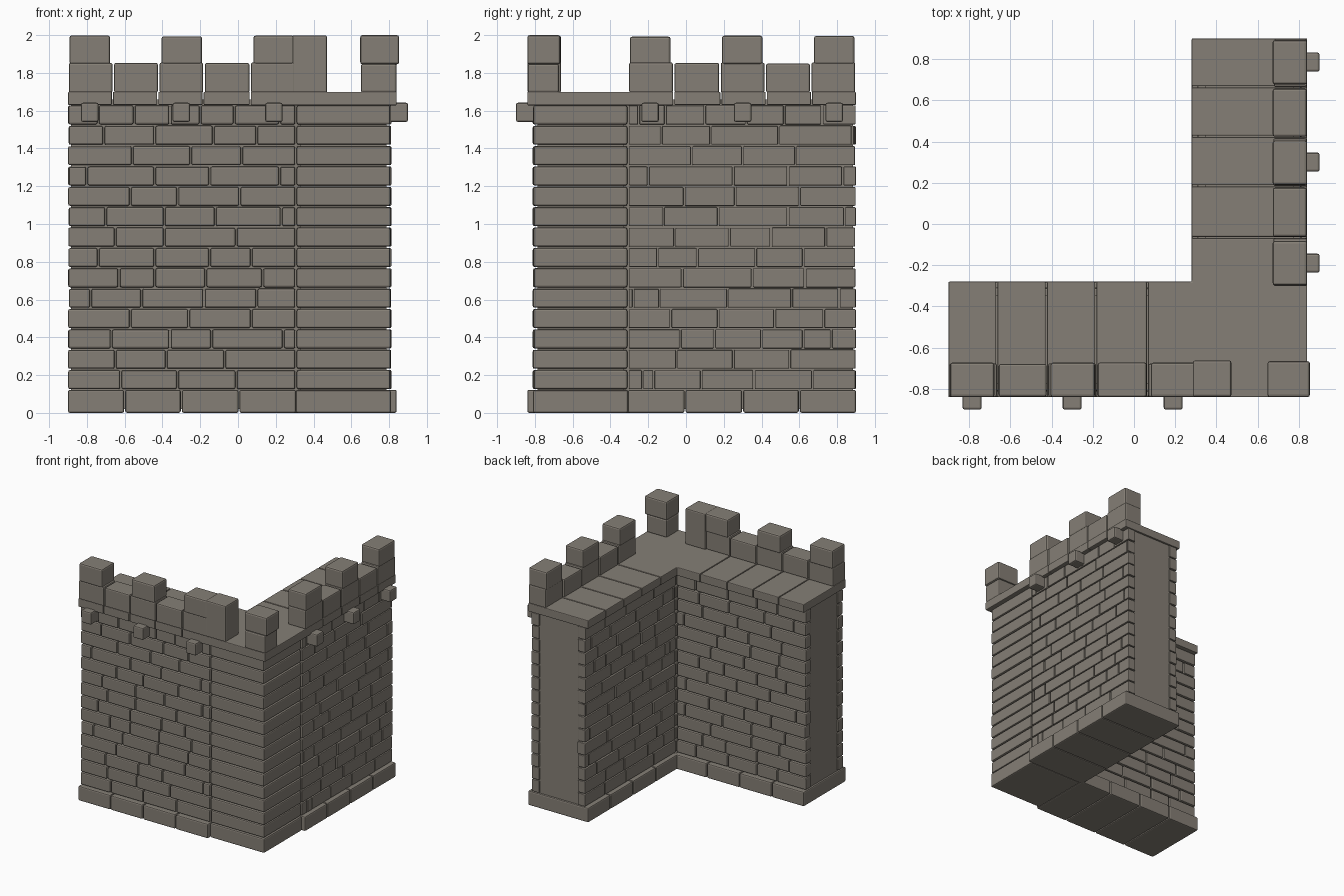
import bpy, bmesh, random

if "Cube" in bpy.data.objects:
    bpy.data.objects.remove(bpy.data.objects["Cube"])

random.seed(4)
stone = bpy.data.materials.new("warm grey stone")
stone.diffuse_color = (0.235, 0.212, 0.180, 1)
stone.use_nodes = True
stone.node_tree.nodes["Principled BSDF"].inputs["Base Color"].default_value = stone.diffuse_color


def make(name, boxes, bevel=0.008, prism=None):
    """One object out of many boxes (x0,x1,y0,y1,z0,z1), or one extruded outline."""
    bm = bmesh.new()
    for x0, x1, y0, y1, z0, z1 in boxes:
        vs = bmesh.ops.create_cube(bm, size=1)["verts"]
        for v in vs:
            v.co = (x1 if v.co.x > 0 else x0, y1 if v.co.y > 0 else y0, z1 if v.co.z > 0 else z0)
    if prism:
        pts, z0, z1 = prism
        f = bm.faces.new([bm.verts.new((x, y, z0)) for x, y in pts])
        top = bmesh.ops.extrude_face_region(bm, geom=[f])["geom"]
        for v in top:
            if isinstance(v, bmesh.types.BMVert):
                v.co.z = z1
    bmesh.ops.recalc_face_normals(bm, faces=bm.faces)
    me = bpy.data.meshes.new(name)
    bm.to_mesh(me)
    bm.free()
    me.materials.append(stone)
    ob = bpy.data.objects.new(name, me)
    bpy.context.collection.objects.link(ob)
    if bevel:
        m = ob.modifiers.new("worn edges", "BEVEL")
        m.width, m.segments = bevel, 2
    return ob


def place(wing, u0, u1, v0, v1, z0, z1):
    """u runs from the corner to the wing's open end, v runs outwards."""
    if wing == "front":
        return (-u1, -u0, -v1, -v0, z0, z1)
    return (v0, v1, u0, u1, z0, z1)


def jit(a=0.004):
    return random.uniform(-a, a)


# brick joints of each course, from the bottom up (x on the front, y on the right)
joints = {
    "front": [[-.62, -.32, -.01], [-.65, -.38, -.07], [-.67, -.36, -.14, .24], [-.57, -.26, .07],
              [-.78, -.51, -.18, .10], [-.63, -.44, -.17, .13], [-.74, -.44, -.15, .07],
              [-.65, -.39, -.01], [-.70, -.39, -.12, .23], [-.57, -.32, .01],
              [-.80, -.44, -.15, .22], [-.56, -.25, .02], [-.71, -.44, -.13, .10],
              [-.74, -.55, -.36, -.20, -.02, .22]],
    "right": [[-.23, -.17, .08, .36, .67], [-.05, .25, .55], [-.03, .15, .40, .62, .77],
              [-.08, .17, .47, .73], [-.28, -.14, .22, .56, .81], [-.02, .35, .63],
              [-.15, .06, .37, .62], [-.06, .23, .45, .74], [-.12, .17, .54, .84],
              [-.01, .26, .60], [-.20, .25, .54, .83], [.03, .30, .58],
              [-.13, .13, .49, .88], [-.25, -.11, .10, .32, .52, .72]]}
Z0, ROW, G = 0.122, 0.1078, 0.004
courses = [(Z0 + i * ROW + G, Z0 + (i + 1) * ROW - G) for i in range(14)]

for wing in ("front", "right"):
    # plain core behind the bricks
    make(wing + "_wall_core", [place(wing, -0.4, 0.885, 0.345, 0.775, 0.02, 1.66)], 0)

    # brick facing on the outer and inner side
    for side, v0, v1 in (("outer", 0.74, 0.81), ("inner", 0.31, 0.38)):
        bricks = []
        for i, (z0, z1) in enumerate(courses):
            row = joints[wing][i if side == "outer" else (i + 5) % 13]
            if wing == "front":
                row = [-x for x in row]
            cuts = [-0.307] + sorted(row) + [0.902]
            for a, b in zip(cuts, cuts[1:]):
                d = jit(0.002)
                end = b - G if b < 0.9 else 0.897 + jit(0.003)
                o = (v0, v1 + d) if side == "outer" else (v0 + d, v1)
                bricks.append(place(wing, a + G, end, *o, z0, z1 + jit(0.001)))
        make(f"{wing}_{side}_bricks", bricks, 0.009)

    # projecting foundation stones
    cuts = [-0.31, -0.005, 0.30, 0.60, 0.90]
    make(wing + "_base_stones", [place(wing, a + .003, b - .003 if b < .9 else b, 0.28, 0.84, 0, 0.122)
                                 for a, b in zip(cuts, cuts[1:])], 0.01)

    # walkway slabs
    cuts = [-0.065, 0.185, 0.425, 0.665, 0.90]
    make(wing + "_walkway_slabs", [place(wing, a + .003, b - .003 if b < .9 else b, 0.28, 0.84, 1.63, 1.70)
                                   for a, b in zip(cuts, cuts[1:])], 0.006)

    # parapet row with merlons on every second stone
    cuts = [-0.305, -0.065, 0.18, 0.42, 0.66, 0.90]
    make(wing + "_parapet_stones", [place(wing, a + .004, b - .004, 0.675 + jit(), 0.838 + jit(.002),
                                          1.695, 1.852 + jit()) for a, b in zip(cuts, cuts[1:])], 0.01)
    make(wing + "_merlons", [place(wing, a, a + 0.215, 0.672, 0.84, 1.845, 1.995 + jit())
                             for a in (-0.297, 0.19, 0.677)], 0.012)

    # small corbels
    make(wing + "_corbels", [place(wing, c - 0.046, c + 0.046, 0.78, 0.90, 1.54, 1.642)
                             for c in (-0.19, 0.30, 0.785)], 0.01)

# corner pier built of full-width courses
make("corner_base_stone", [(0.307, 0.81, -0.81, -0.307, 0, 0.12)], 0.01)
make("corner_courses", [(0.311, 0.807 + jit(.002), -0.807 + jit(.002), -0.311, a, b) for a, b in courses], 0.009)
make("corner_core", [(0.33, 0.785, -0.785, -0.33, 0.02, 1.66)], 0)

# L-shaped corner slab
make("corner_slab", [], 0.006, ([(.068, -.84), (.84, -.84), (.84, -.068), (.28, -.068),
                                 (.28, -.28), (.068, -.28)], 1.628, 1.70))

# extra merlon stone beside the corner, and the corner merlon
make("wide_merlon_end", [(0.285, 0.472, -0.838, -0.662, 1.695, 1.998)], 0.01)
make("corner_merlon", [(0.65, 0.84, -0.838, -0.672, 1.695, 1.848),
                       (0.647, 0.853, -0.84, -0.665, 1.845, 2.0)], 0.012)
